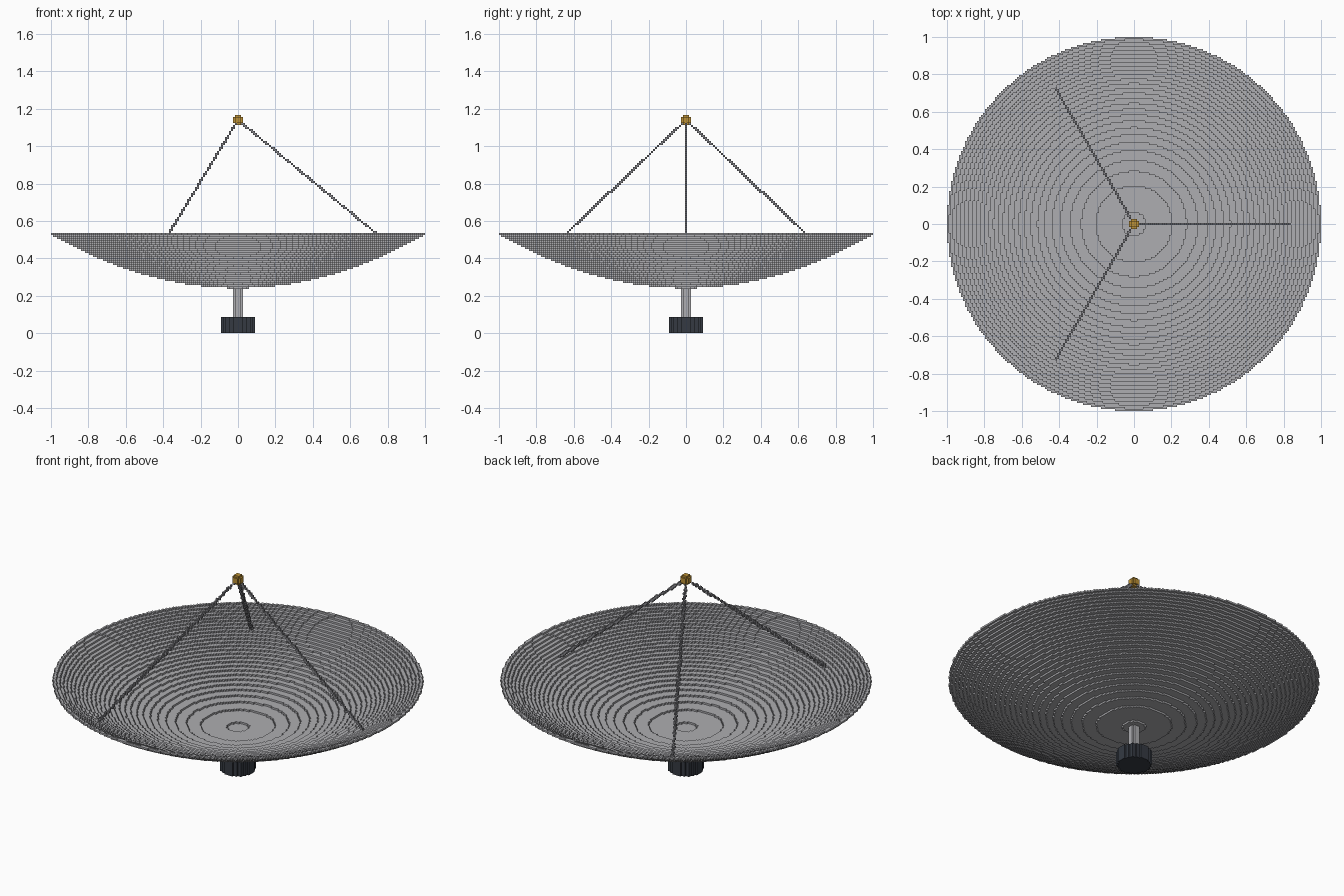
import bpy, bmesh, math
from mathutils import Vector

if "Cube" in bpy.data.objects:
    bpy.data.objects.remove(bpy.data.objects["Cube"], do_unlink=True)

N = 187              # blocks across the dish
V = 2 / N            # block size
RIM = 93.5           # dish radius in blocks
VERTEX = 22          # lowest dish layer
CURVE = 325          # four times the focal length
FEED = 106           # feed layer


def material(name, rgb):
    m = bpy.data.materials.new(name)
    m.use_nodes = True
    m.diffuse_color = (*rgb, 1)
    m.node_tree.nodes["Principled BSDF"].inputs["Base Color"].default_value = (*rgb, 1)
    return m


def build(name, cells, mat):
    """Skin a set of blocks, merging the exposed faces into long strips."""
    cells = set(cells)
    bm = bmesh.new()
    for axis in range(3):
        u, w = (axis + 1) % 3, (axis + 2) % 3
        if axis == 1:
            u, w = w, u                      # strips run along x where possible
        if axis == 2:
            u, w = 0, 1
        for sign in (-1, 1):
            step = [0, 0, 0]
            step[axis] = sign
            shown = {c for c in cells
                     if (c[0] + step[0], c[1] + step[1], c[2] + step[2]) not in cells}

            def shifted(c, d):
                c = list(c)
                c[u] += d
                return tuple(c)

            for c in sorted(shown):
                if shifted(c, -1) in shown:
                    continue
                length = 1
                while shifted(c, length) in shown:
                    length += 1
                corners = []
                for a, b in ((0, 0), (length, 0), (length, 1), (0, 1)):
                    p = Vector(c)
                    p[axis] += sign > 0
                    p[u] += a
                    p[w] += b
                    corners.append((p - Vector((0.5, 0.5, 0))) * V)
                normal = (corners[1] - corners[0]).cross(corners[3] - corners[0])
                if normal[axis] * sign < 0:
                    corners.reverse()
                bm.faces.new([bm.verts.new(p) for p in corners])
    bmesh.ops.remove_doubles(bm, verts=bm.verts, dist=V * 0.01)
    me = bpy.data.meshes.new(name)
    bm.to_mesh(me)
    bm.free()
    me.materials.append(mat)
    ob = bpy.data.objects.new(name, me)
    bpy.context.collection.objects.link(ob)
    return ob


def disc(radius):
    r = int(radius)
    return [(x, y) for x in range(-r, r + 1) for y in range(-r, r + 1)
            if x * x + y * y <= radius * radius]


def cylinder(radius, low, high):
    return [(x, y, z) for x, y in disc(radius) for z in range(low, high)]


def dish_layer(x, y):
    return VERTEX + math.floor((x * x + y * y) / CURVE + 0.9)


dish_grey = material("dish grey", (0.42, 0.42, 0.44))
post_grey = material("post grey", (0.42, 0.42, 0.44))
strut_grey = material("strut grey", (0.25, 0.25, 0.27))
base_slate = material("dark slate", (0.035, 0.042, 0.055))
feed_gold = material("feed gold", (0.5, 0.28, 0.035))

# Pedestal
build("base", cylinder(8.5, 0, 8), base_slate)
build("post", cylinder(2.5, 8, VERTEX), post_grey)

# Stepped paraboloid dish
build("dish", [(x, y, dish_layer(x, y)) for x, y in disc(RIM)], dish_grey)

# Feed at the focus
feed = [(x, y, FEED + z) for x, y in disc(2.9) for z in range(-2, 3)
        if x * x + y * y + z * z <= 6]
build("feed", feed, feed_gold)

# Three struts from the dish to the feed
foot_radius, foot_layer, steps = 78, 42, 200
for i in range(3):
    angle = i * math.tau / 3
    path = set()
    for s in range(steps + 1):
        t = s / steps
        r = foot_radius * (1 - t)
        path.add((round(r * math.cos(angle)), round(r * math.sin(angle)),
                  round(foot_layer + (FEED - foot_layer) * t)))
    build(f"strut_{i + 1}", path - set(feed), strut_grey)
